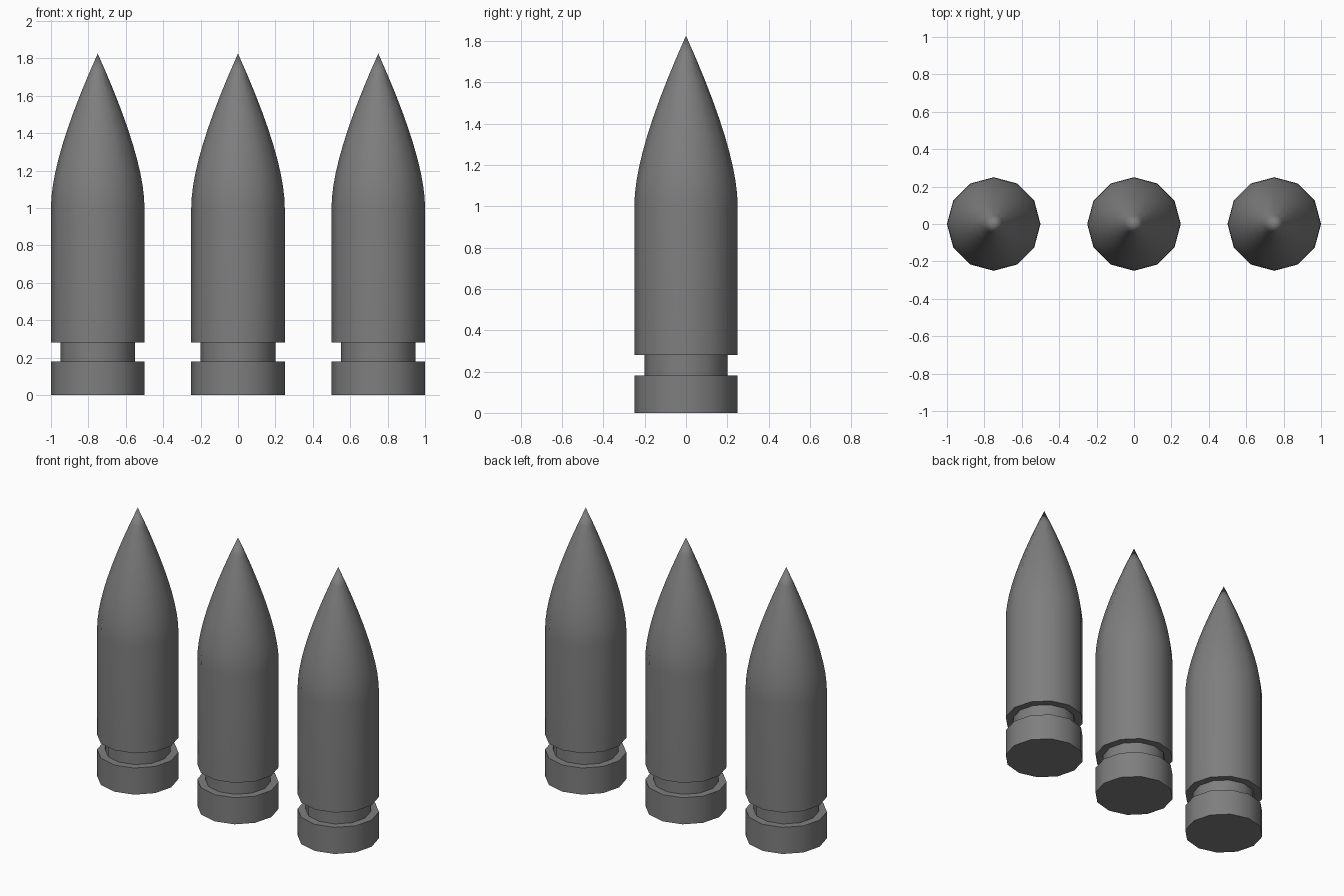
import bpy, bmesh, math

cube = bpy.data.objects.get("Cube")
if cube:
    bpy.data.objects.remove(cube, do_unlink=True)

# Single grey metal
metal = bpy.data.materials.new("grey_metal")
metal.use_nodes = True
grey = (0.21, 0.21, 0.21, 1)
metal.diffuse_color = grey
metal.node_tree.nodes["Principled BSDF"].inputs["Base Color"].default_value = grey

SIDES = 12
RADIUS, GROOVE = 0.25, 0.20
SHOULDER, CONTROL, TIP = 1.0, 1.27, 1.825
STEPS = 10

# Profile: rim, groove, straight case, then a curved nose
profile = [(RADIUS, 0), (RADIUS, 0.18), (GROOVE, 0.18), (GROOVE, 0.28), (RADIUS, 0.28)]
for i in range(STEPS):
    t = i / STEPS
    r = RADIUS * (1 - t * t)
    z = (1 - t) ** 2 * SHOULDER + 2 * t * (1 - t) * CONTROL + t * t * TIP
    profile.append((r, z))


def make_bullet(name, x):
    bm = bmesh.new()
    rings = []
    for r, z in profile:
        angles = [2 * math.pi * k / SIDES for k in range(SIDES)]
        rings.append([bm.verts.new((r * math.cos(a), r * math.sin(a), z)) for a in angles])
    for low, high in zip(rings, rings[1:]):
        for k in range(SIDES):
            n = (k + 1) % SIDES
            bm.faces.new((low[k], low[n], high[n], high[k]))
    # Flat base and pointed tip
    bm.faces.new(rings[0][::-1])
    tip = bm.verts.new((0, 0, TIP))
    for k in range(SIDES):
        bm.faces.new((rings[-1][k], rings[-1][(k + 1) % SIDES], tip))
    bmesh.ops.recalc_face_normals(bm, faces=bm.faces)
    # Smooth sides, with sharp rim and groove edges
    for f in bm.faces:
        f.smooth = True
    for e in bm.edges:
        e.smooth = e.calc_face_angle(0) < math.radians(40)
    mesh = bpy.data.meshes.new(name)
    bm.to_mesh(mesh)
    bm.free()
    mesh.materials.append(metal)
    obj = bpy.data.objects.new(name, mesh)
    obj.location.x = x
    bpy.context.collection.objects.link(obj)


for name, x in (("right_bullet", -0.75), ("middle_bullet", 0), ("left_bullet", 0.75)):
    make_bullet(name, x)
